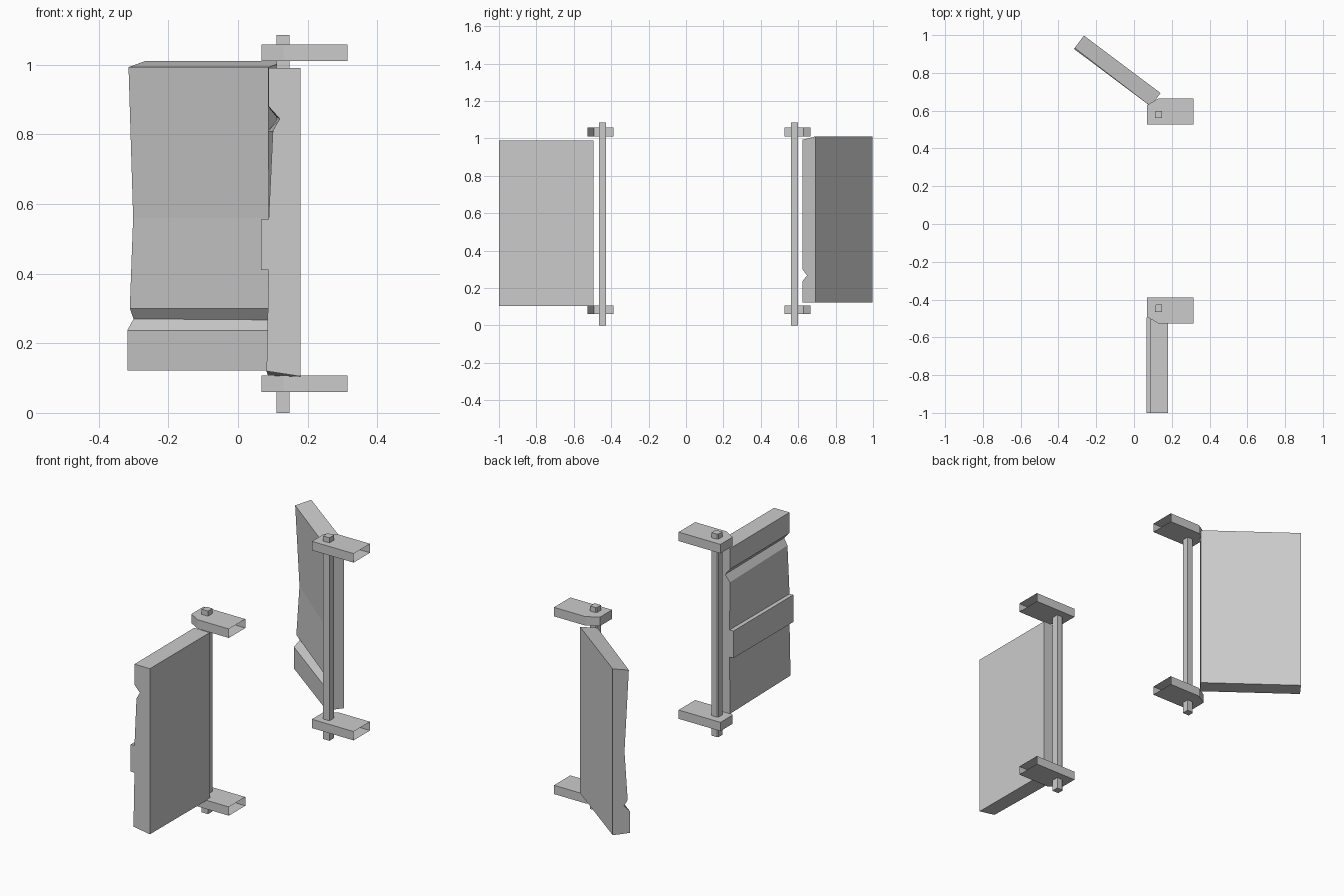
import bpy
import bmesh
from mathutils import Vector

cube = bpy.data.objects.get("Cube")
if cube:
    bpy.data.objects.remove(cube, do_unlink=True)

grey = bpy.data.materials.new("plain_grey")
grey.use_nodes = True
colour = (0.6, 0.6, 0.6, 1)
grey.diffuse_color = colour
grey.node_tree.nodes["Principled BSDF"].inputs["Base Color"].default_value = colour


def loft(name, ring_a, ring_b, cap_a=True, cap_b=True):
    """Join two matching rings of points into a flat-shaded solid."""
    bm = bmesh.new()
    a = [bm.verts.new(p) for p in ring_a]
    b = [bm.verts.new(p) for p in ring_b]
    n = len(a)
    for i in range(n):
        j = (i + 1) % n
        bm.faces.new((a[i], a[j], b[j], b[i]))
    if cap_a:
        bm.faces.new(a[::-1])
    if cap_b:
        bm.faces.new(b)
    bmesh.ops.recalc_face_normals(bm, faces=bm.faces)
    mesh = bpy.data.meshes.new(name)
    bm.to_mesh(mesh)
    bm.free()
    mesh.materials.append(grey)
    obj = bpy.data.objects.new(name, mesh)
    bpy.context.collection.objects.link(obj)
    return obj


def prism(name, outline, z0, z1):
    return loft(name, [(x, y, z0) for x, y in outline], [(x, y, z1) for x, y in outline])


def shutter(name, hinge, free, inward, hinge_profile, free_profile):
    """Loft (depth, height) profiles between the hinge end and the free end."""
    inward = Vector(inward).normalized()

    def ring(origin, profile):
        out = []
        for depth, z in profile:
            p = Vector(origin) + inward * depth
            out.append((p.x, p.y, z))
        return out
    return loft(name, ring(hinge, hinge_profile), ring(free, free_profile))


# Front shutter: grooved boards with one raised band on the outer face
BACK = 0.093
band = [(0.002, 0.41), (-0.02, 0.41), (-0.02, 0.555), (0.002, 0.555)]
shutter("front_shutter", (0.086, -0.494), (0.086, -1.0), (1, 0),
        [(0, 0.107)] + band +
        [(0, 0.81), (0.028, 0.845), (0, 0.88), (0, 0.99), (BACK, 0.99), (BACK, 0.103)],
        [(-0.004, 0.12)] + band +
        [(0.014, 0.81), (0.034, 0.845), (0.002, 0.88), (0.002, 0.99),
         (BACK, 0.99), (BACK, 0.105)])

# Back shutter: swung open, with a groove near the bottom
DEPTH = 0.088
top = [(DEPTH, 1.011), (DEPTH, 0.122)]
shutter("back_shutter", (0.088, 0.623), (-0.318, 0.927), (0.6, 0.8),
        [(0, 0.122), (0, 0.237), (0.03, 0.267), (0, 0.30), (0, 0.56), (0, 0.993)] + top,
        [(0, 0.122), (0, 0.237), (0.03, 0.27), (0.012, 0.30), (0.028, 0.56),
         (0.006, 0.993)] + top)

# Hinge poles and their open-ended brackets, mirrored front to back
for side, s, centre in (("front", -1, 0.452), ("back", 1, 0.59)):
    pole_y = s * (centre - 0.006) if s < 0 else 0.58
    h = 0.019
    prism(side + "_hinge_pole",
          [(0.129 - h, pole_y - h), (0.129 + h, pole_y - h),
           (0.129 + h, pole_y + h), (0.129 - h + 0.006, pole_y + h),
           (0.129 - h, pole_y + h - 0.006)], 0, 1.085)
    outer = 0.527 if s < 0 else 0.665
    inner = 0.388 if s < 0 else 0.527
    # The tube runs along x: a narrow nose widens past the chamfer, far end open
    for level, z0, z1 in (("lower", 0.06, 0.107), ("upper", 1.01, 1.058)):
        bm = bmesh.new()
        outline = [(0.315, s * inner), (0.068, s * inner), (0.068, s * (outer - 0.036)),
                   (0.13, s * outer), (0.315, s * outer)]
        low = [bm.verts.new((x, y, z0)) for x, y in outline]
        high = [bm.verts.new((x, y, z1)) for x, y in outline]
        bm.faces.new(low)
        bm.faces.new(high[::-1])
        for i in range(len(outline) - 1):
            bm.faces.new((low[i + 1], low[i], high[i], high[i + 1]))
        if s < 0:
            bmesh.ops.reverse_faces(bm, faces=bm.faces)
        # Point every face away from the middle of the bracket
        mid = Vector((0.19, s * (inner + outer) / 2, (z0 + z1) / 2))
        bm.normal_update()
        for f in bm.faces:
            if f.normal.dot(f.calc_center_median() - mid) < 0:
                f.normal_flip()
        mesh = bpy.data.meshes.new("bracket")
        bm.to_mesh(mesh)
        bm.free()
        mesh.materials.append(grey)
        obj = bpy.data.objects.new(side + "_" + level + "_bracket", mesh)
        bpy.context.collection.objects.link(obj)
